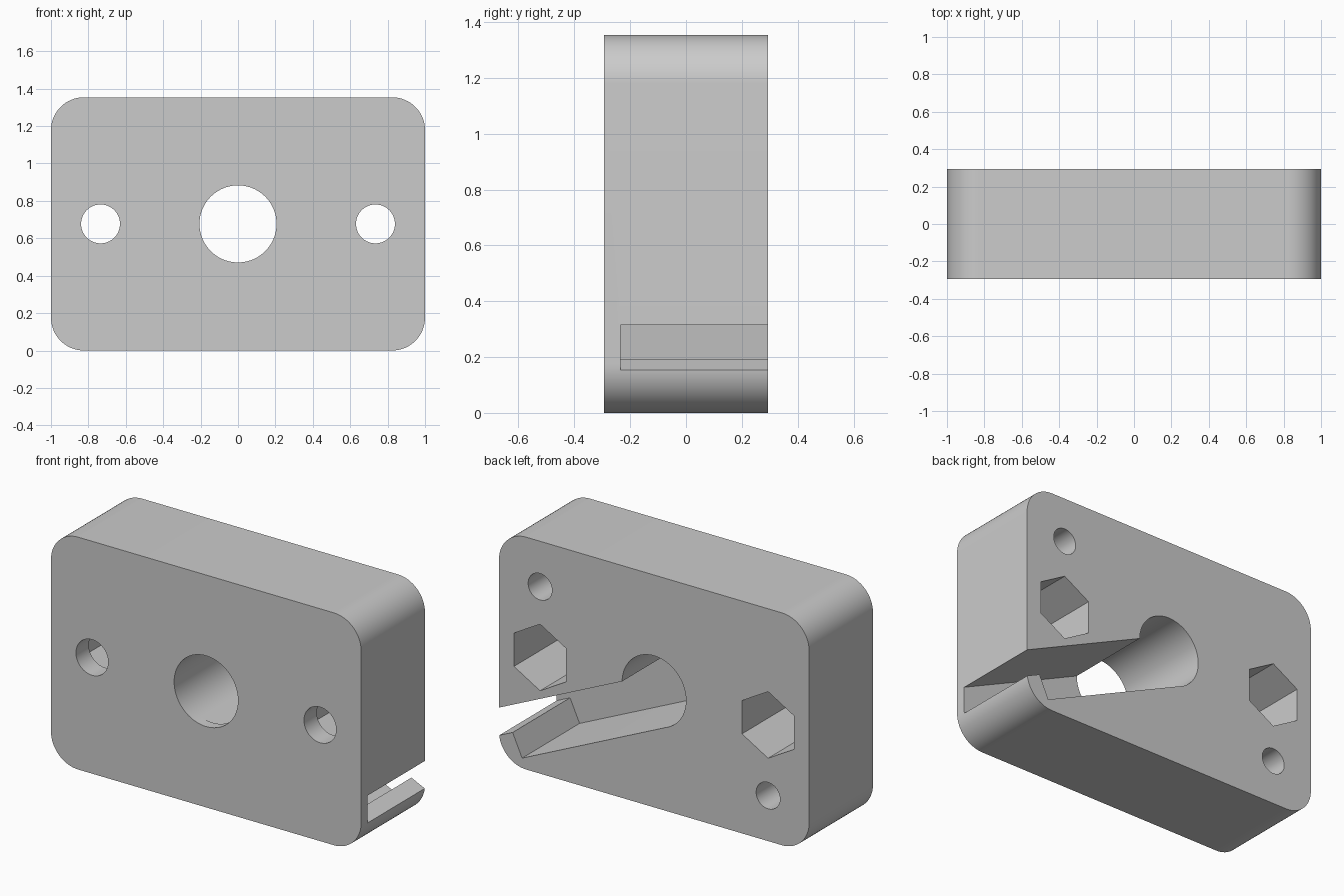
import bpy, bmesh
from math import sin, cos, pi, radians

cube = bpy.data.objects.get("Cube")
if cube:
    bpy.data.objects.remove(cube, do_unlink=True)

HALF_W, HALF_D, HEIGHT = 1.0, 0.294, 1.354
MID = HEIGHT / 2
WALL = 0.059            # thickness left in front of the slot
OUT = HALF_D + 0.1      # cutters overshoot the faces

grey = bpy.data.materials.new("plain grey")
grey.use_nodes = True
colour = (0.6, 0.6, 0.6, 1)
grey.diffuse_color = colour
grey.node_tree.nodes["Principled BSDF"].inputs["Base Color"].default_value = colour


def prism(name, outline, y0, y1):
    """Extrude an (x, z) outline from y0 to y1."""
    bm = bmesh.new()
    face = bm.faces.new([bm.verts.new((x, y0, z)) for x, z in outline])
    new = bmesh.ops.extrude_face_region(bm, geom=[face])["geom"]
    verts = [v for v in new if isinstance(v, bmesh.types.BMVert)]
    bmesh.ops.translate(bm, verts=verts, vec=(0, y1 - y0, 0))
    bmesh.ops.recalc_face_normals(bm, faces=bm.faces)
    mesh = bpy.data.meshes.new(name)
    bm.to_mesh(mesh)
    bm.free()
    mesh.materials.append(grey)
    obj = bpy.data.objects.new(name, mesh)
    bpy.context.collection.objects.link(obj)
    return obj


def ring(x, z, r, n=64):
    """Regular polygon with a corner at the top."""
    return [(x + r * sin(2 * pi * i / n), z + r * cos(2 * pi * i / n)) for i in range(n)]


# Block with rounded corners
R, STEPS = 0.176, 16
outline = []
for k, (sx, sz) in enumerate([(1, 1), (-1, 1), (-1, -1), (1, -1)]):
    for i in range(STEPS + 1):
        a = (k + i / STEPS) * pi / 2
        outline.append((sx * (HALF_W - R) + R * cos(a), MID + sz * (MID - R) + R * sin(a)))
block = prism("mounting_block", outline, -HALF_D, HALF_D)

# Central bore, bolt holes, hexagonal nut pockets and blind pin holes
cutters = [prism("bore_cutter", ring(0, MID, 0.206, 96), -OUT, OUT)]
for side in (1, -1):
    x = side * 0.735
    cutters += [
        prism("bolt_hole_cutter", ring(x, MID, 0.104), -OUT, OUT),
        prism("nut_pocket_cutter", ring(x, MID, 0.194, 6), 2 * WALL - HALF_D, OUT),
        prism("pin_hole_cutter", ring(x, MID + side * 0.412, 0.077), WALL - HALF_D, OUT),
    ]

# Sloping stepped slot from the bore out through the left side
tilt = radians(24.7)
slot = [(0, -0.2055), (1.031, -0.2055), (1.031, -0.059), (1.4, -0.059), (1.4, 0.088), (0, 0.088)]
slot = [(s * cos(tilt) + t * sin(tilt), MID - s * sin(tilt) + t * cos(tilt)) for s, t in slot]
cutters.append(prism("slot_cutter", slot, WALL - HALF_D, OUT))

# Cut the block, then drop the cutters
bpy.ops.object.select_all(action="DESELECT")
bpy.context.view_layer.objects.active = block
block.select_set(True)
for cutter in cutters:
    cutter.hide_render = True
    mod = block.modifiers.new("cut", "BOOLEAN")
    mod.operation, mod.solver, mod.object = "DIFFERENCE", "EXACT", cutter
    bpy.ops.object.modifier_apply(modifier=mod.name)
    bpy.data.objects.remove(cutter, do_unlink=True)
bpy.ops.object.shade_smooth_by_angle(angle=radians(30))
